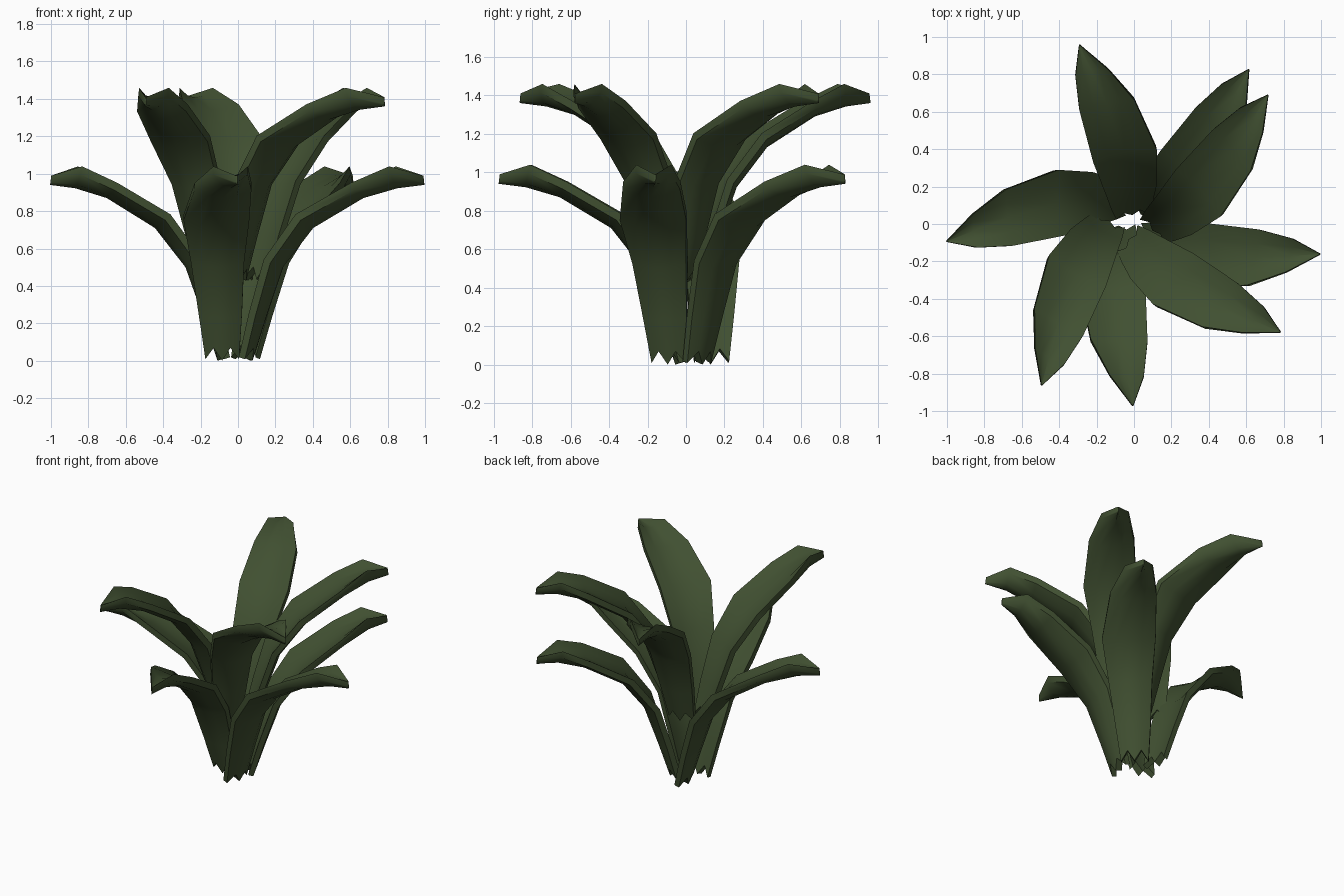
import bpy, bmesh, math
from mathutils import Vector, Matrix

if "Cube" in bpy.data.objects:
    bpy.data.objects.remove(bpy.data.objects["Cube"])

green = bpy.data.materials.new("dark leaf green")
green.diffuse_color = (0.052, 0.08, 0.031, 1)
green.use_nodes = True
green.node_tree.nodes["Principled BSDF"].inputs["Base Color"].default_value = green.diffuse_color

# Leaf stations: reach, height of underside, sideways centre, half width, rim rise, thickness
STATIONS = [
    (0.090, 0.000, -0.110, 0.090, 0.010, 0.050),
    (0.165, 0.230, -0.118, 0.115, 0.020, 0.055),
    (0.260, 0.500, -0.130, 0.142, 0.030, 0.058),
    (0.425, 0.710, -0.130, 0.176, 0.036, 0.060),
    (0.690, 0.870, -0.085, 0.152, 0.030, 0.060),
    (0.865, 0.922, -0.038, 0.092, 0.055, 0.065),
    (1.005, 0.940, 0.000, 0.004, 0.000, 0.050),
]
ACROSS = (-1, -0.5, 0, 0.5, 1)


def leaf_mesh():
    bm = bmesh.new()
    rings = []
    for i, (r, z, lat, half, rise, thick) in enumerate(STATIONS):
        a, b = STATIONS[max(i - 1, 0)], STATIONS[min(i + 1, len(STATIONS) - 1)]
        t = Vector((b[0] - a[0], 0, b[1] - a[1])).normalized()
        n = Vector((-t.z, 0, t.x))
        under, upper = [], []
        for j, s in enumerate(ACROSS):
            p = Vector((r, lat + s * half, z))
            if i == 0 and j % 2:            # torn, toothed foot
                p += t * 0.07
            thin = 0.3 * thick * s * s      # underside rounds up to a thinner rim
            under.append(bm.verts.new(p + n * (rise * s * s + thin)))
            upper.append(bm.verts.new(p + n * (rise * s * s + thick)))
        rings.append(under + upper[::-1])
    count = len(rings[0])
    for a, b in zip(rings, rings[1:]):
        for k in range(count):
            m = (k + 1) % count
            bm.faces.new((a[k], a[m], b[m], b[k]))
    # close foot and tip
    for ring in (rings[0], rings[-1]):
        for k in range(4):
            bm.faces.new((ring[k], ring[k + 1], ring[8 - k], ring[9 - k]))
    bmesh.ops.recalc_face_normals(bm, faces=bm.faces)
    me = bpy.data.meshes.new("leaf")
    bm.to_mesh(me)
    bm.free()
    me.materials.append(green)
    return me


def add_leaf(name, tier_matrix, angle, centre, swing):
    me = leaf_mesh()
    tip = Matrix.Translation((1, 0, 0))
    me.transform(tier_matrix
                 @ Matrix.Translation((*centre, 0))
                 @ Matrix.Rotation(math.radians(angle), 4, 'Z')
                 @ tip @ Matrix.Rotation(swing, 4, 'Z') @ tip.inverted())
    ob = bpy.data.objects.new(name, me)
    bpy.context.collection.objects.link(ob)
    bpy.ops.object.select_all(action='DESELECT')
    ob.select_set(True)
    bpy.context.view_layer.objects.active = ob
    bpy.ops.object.shade_smooth_by_angle(angle=math.radians(50))


# Two whorls of four leaves; the upper one is the lower one turned and raised
upper = (Matrix.Translation((0.012, -0.01, 0.42))
         @ Matrix.Rotation(math.radians(54), 4, 'Z')
         @ Matrix.Diagonal((0.985, 0.985, 1, 1)))
for tier, matrix in (("lower", Matrix.Identity(4)), ("upper", upper)):
    for side, angle, centre, swing in (("left", 187, (-0.007, 0.03), 0),
                                       ("front", 268, (0.028, 0.03), 0),
                                       ("right", 349, (0.01, 0.03), 0),
                                       ("back", 53, (0.01, 0.025), -0.11)):
        add_leaf(f"{tier}_{side}_leaf", matrix, angle, centre, swing)
